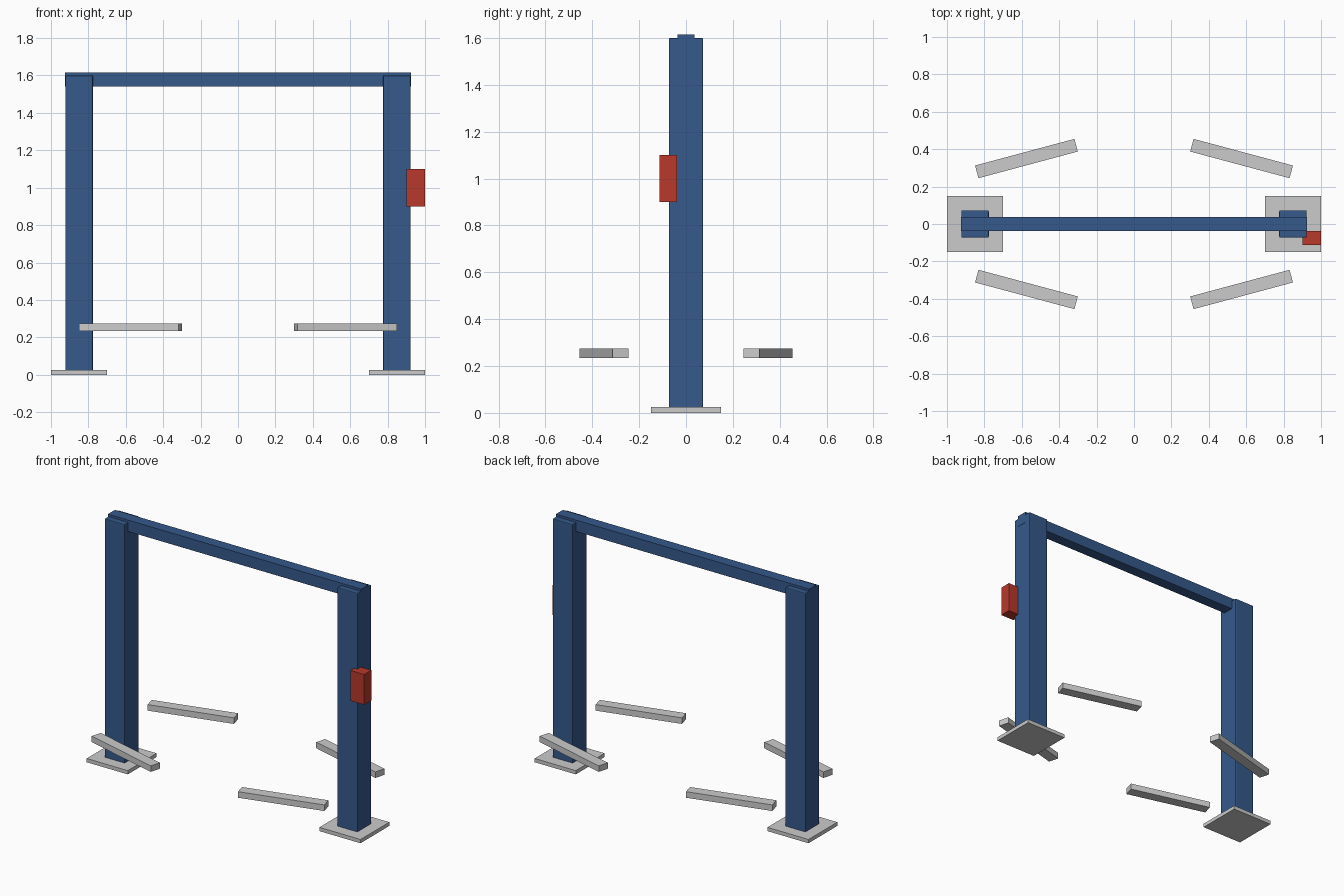
import bpy, bmesh, math

if "Cube" in bpy.data.objects:
    bpy.data.objects.remove(bpy.data.objects["Cube"])


def material(name, color):
    m = bpy.data.materials.new(name)
    m.diffuse_color = color
    m.use_nodes = True
    m.node_tree.nodes["Principled BSDF"].inputs["Base Color"].default_value = m.diffuse_color
    return m


BLUE = material("blue_paint", (0.035, 0.10, 0.26, 1))
RED = material("red_paint", (0.48, 0.04, 0.025, 1))


def box(name, center, size, mat=None, angle=0, bevel=0):
    """Box from centre and size, turned about z, with optional chamfered edges."""
    bm = bmesh.new()
    bmesh.ops.create_cube(bm, size=1)
    bmesh.ops.scale(bm, vec=size, verts=bm.verts)
    mesh = bpy.data.meshes.new(name)
    bm.to_mesh(mesh)
    bm.free()
    ob = bpy.data.objects.new(name, mesh)
    bpy.context.collection.objects.link(ob)
    ob.location = center
    ob.rotation_euler.z = angle
    if mat:
        mesh.materials.append(mat)
    if bevel:
        mod = ob.modifiers.new("edge_bevel", "BEVEL")
        mod.width = bevel
        mod.segments = 2
    return ob


for side, sx in (("left", -1), ("right", 1)):
    # floor plate and upright column
    box(f"{side}_base_plate", (sx * 0.85, 0, 0.0125), (0.30, 0.30, 0.025))
    box(f"{side}_column", (sx * 0.85, 0, 0.8075), (0.147, 0.147, 1.585), BLUE, bevel=0.006)
    # lifting arms, splayed away from the columns
    for end, sy in (("front", -1), ("back", 1)):
        box(f"{side}_{end}_lift_arm", (sx * 0.575, sy * 0.35, 0.255),
            (0.55, 0.07, 0.04), angle=-sx * sy * math.radians(15))

# overhead beam joining the columns
box("overhead_beam", (0, 0, 1.5775), (1.85, 0.073, 0.075), BLUE)

# control box on the right column
box("control_box", (0.95, -0.075, 1.0), (0.10, 0.075, 0.20), RED)
